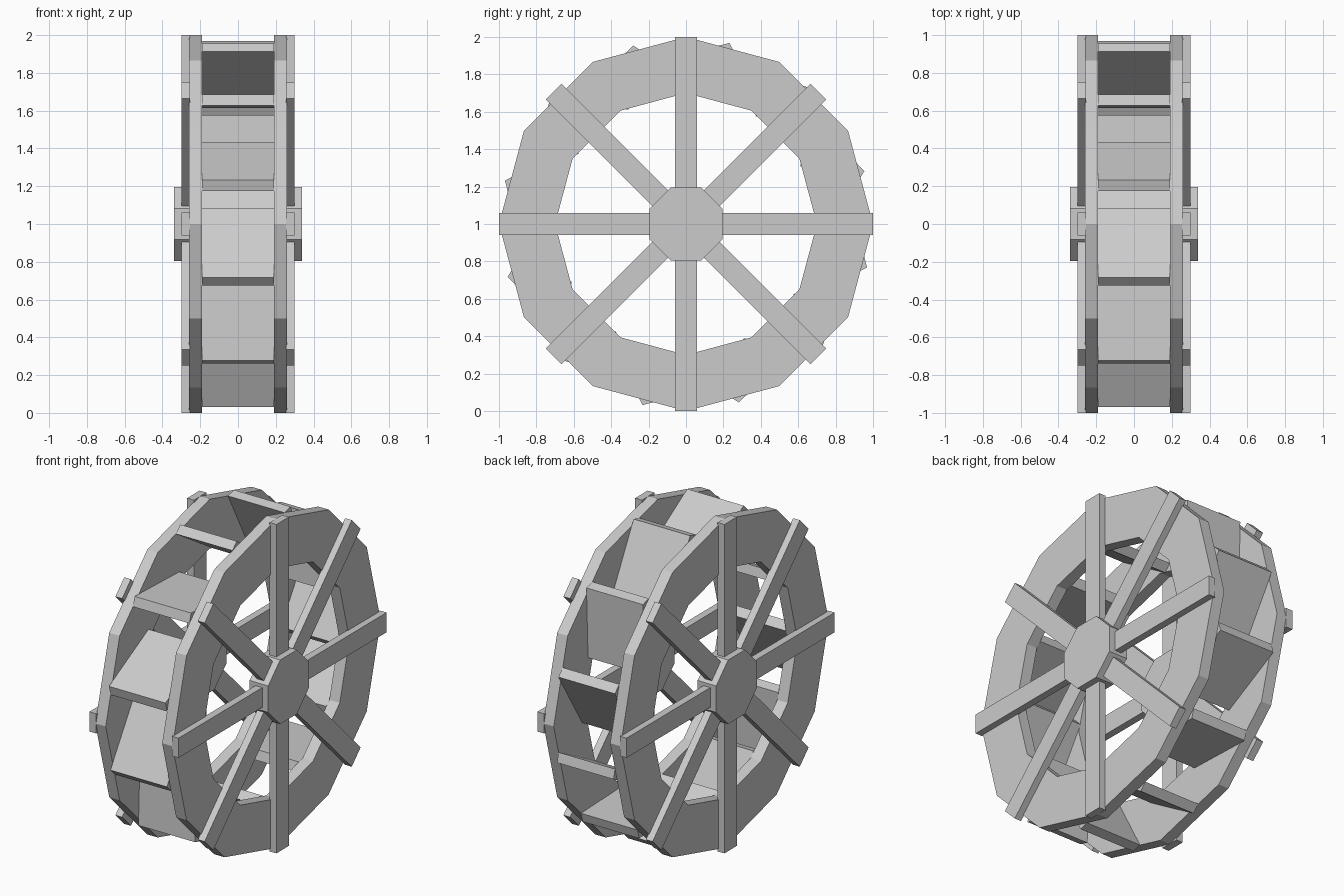
import bpy
from math import sin, cos, pi, radians

if "Cube" in bpy.data.objects:
    bpy.data.objects.remove(bpy.data.objects["Cube"])


def mesh_object(name, verts, faces):
    me = bpy.data.meshes.new(name)
    me.from_pydata(verts, [], faces)
    me.update()
    ob = bpy.data.objects.new(name, me)
    bpy.context.collection.objects.link(ob)
    return ob


def prism(name, profile, x0, x1):
    """Extrude a clockwise (y, z) profile along x, around the wheel centre."""
    n = len(profile)
    verts = [(x, y, z + 1) for x in (x0, x1) for y, z in profile]
    faces = [tuple(range(n)), tuple(range(2 * n - 1, n - 1, -1))]
    faces += [(i, i + n, (i + 1) % n + n, (i + 1) % n) for i in range(n)]
    return mesh_object(name, verts, faces)


def polygon(r, sides, offset=0.0):
    return [(r * cos(offset - 2 * pi * i / sides), r * sin(offset - 2 * pi * i / sides))
            for i in range(sides)]


def turn(profile, a):
    """Rotate a profile clockwise as seen from the right."""
    return [(y * cos(a) + z * sin(a), z * cos(a) - y * sin(a)) for y, z in profile]


def rim(name, x0, x1, r_out=1.0, r_in=0.7, n=12):
    loops = [(x0, r_out), (x1, r_out), (x1, r_in), (x0, r_in)]
    verts = [(x, y, z + 1) for x, r in loops for y, z in polygon(r, n)]
    faces = [(k * n + i, (k + 1) % 4 * n + i, (k + 1) % 4 * n + (i + 1) % n, k * n + (i + 1) % n)
             for k in range(4) for i in range(n)]
    return mesh_object(name, verts, faces)


# Both side frames: rim, crossing spokes and octagonal hub
spoke = [(-0.06, -1.0), (-0.06, 1.0), (0.06, 1.0), (0.06, -1.0)]
for side, s in (("left", -1), ("right", 1)):
    def span(a, b):
        return sorted((s * a, s * b))
    rim(side + "_rim", *span(0.19, 0.26))
    for i in range(4):
        prism(f"{side}_spoke_{i + 1}", turn(spoke, i * pi / 4), *span(0.255, 0.30))
    prism(side + "_hub", polygon(0.211, 8, pi / 8), *span(0.215, 0.34))

# Twelve slanted paddles between the rims
slant, length = radians(28), 0.43
a, b = (-0.968, 0.232), (-0.953, 0.175)
dy, dz = length * cos(slant), length * sin(slant)
paddle = [b, a, (a[0] + dy, a[1] + dz), (b[0] + dy, b[1] + dz)]
for i in range(12):
    prism(f"paddle_{i + 1}", turn(paddle, i * pi / 6), -0.19, 0.19)
